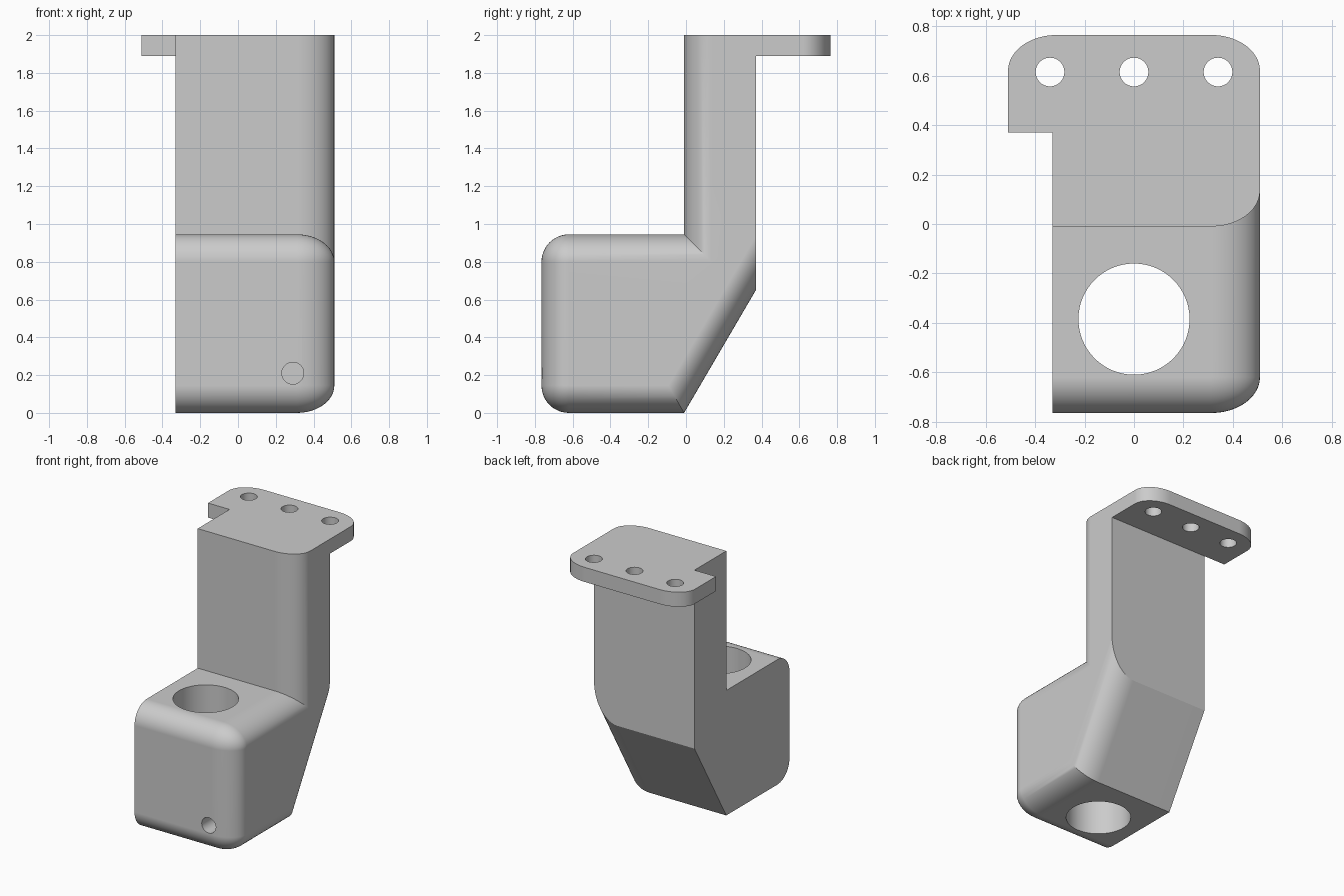
import bpy
import bmesh
import math
from mathutils import Matrix

default = bpy.data.objects.get("Cube")
if default:
    bpy.data.objects.remove(default)

grey = bpy.data.materials.new("plain grey")
grey.use_nodes = True
colour = (0.6, 0.6, 0.6, 1)
grey.diffuse_color = colour
grey.node_tree.nodes["Principled BSDF"].inputs["Base Color"].default_value = colour

LEFT, RIGHT = 0.51, -0.33   # side planes of the body
ROUND = 0.145               # fillet size
STRETCH = 1.36              # fillets are wider along x


def make_object(name, bm):
    bmesh.ops.recalc_face_normals(bm, faces=bm.faces)
    mesh = bpy.data.meshes.new(name)
    bm.to_mesh(mesh)
    bm.free()
    mesh.materials.append(grey)
    obj = bpy.data.objects.new(name, mesh)
    bpy.context.collection.objects.link(obj)
    return obj


def extrude_profile(points, offset):
    bm = bmesh.new()
    face = bm.faces.new([bm.verts.new(p) for p in points])
    new = bmesh.ops.extrude_face_region(bm, geom=[face])["geom"]
    bmesh.ops.translate(bm, vec=offset, verts=[v for v in new if isinstance(v, bmesh.types.BMVert)])
    return bm


def fillet(bm, edges, segments=12):
    # bevel in squeezed space so the fillet stretches along x
    bmesh.ops.scale(bm, vec=(1 / STRETCH, 1, 1), verts=bm.verts)
    bmesh.ops.bevel(bm, geom=edges, offset=ROUND, offset_type='OFFSET',
                    segments=segments, profile=0.5, affect='EDGES', clamp_overlap=False)
    bmesh.ops.scale(bm, vec=(STRETCH, 1, 1), verts=bm.verts)


def cylinder(name, location, radius, depth, along_y=False):
    bm = bmesh.new()
    turn = Matrix.Rotation(math.pi / 2, 4, 'X') if along_y else Matrix()
    bmesh.ops.create_cone(bm, cap_ends=True, segments=64, radius1=radius, radius2=radius,
                          depth=depth, matrix=Matrix.Translation(location) @ turn)
    obj = make_object(name, bm)
    obj.hide_render = True
    return obj


def combine(target, other, operation):
    mod = target.modifiers.new(operation, 'BOOLEAN')
    mod.operation = operation
    mod.solver = 'EXACT'
    mod.object = other
    bpy.context.view_layer.objects.active = target
    bpy.ops.object.modifier_apply(modifier=mod.name)
    bpy.data.objects.remove(other)


# Block and column, one side profile extruded across x
side = [(-0.765, 0), (-0.01, 0), (0.37, 0.65), (0.37, 2), (-0.01, 2), (-0.01, 0.945), (-0.765, 0.945)]
bm = extrude_profile([(RIGHT, y, z) for y, z in side], (LEFT - RIGHT, 0, 0))


def rounded(edge):
    a, b = (v.co for v in edge.verts)
    mid = (a + b) / 2
    if abs(a.x - b.x) > 0.1:                 # front top and front bottom edges
        return mid.y < -0.7
    on_left = mid.x > LEFT - 0.01            # all left edges but the column's back and top
    return on_left and mid.z < 1.99 and mid.y < 0.36


fillet(bm, [e for e in bm.edges if rounded(e)])
bracket = make_object("bracket_body", bm)

# Mounting flange with two rounded back corners
plan = [(-0.51, 0.37), (0.51, 0.37), (0.51, 0.765), (-0.51, 0.765)]
bm = extrude_profile([(x, y, 1.89) for x, y in plan], (0, 0, 0.11))
corners = [e for e in bm.edges
           if all(v.co.y > 0.7 for v in e.verts) and abs(e.verts[0].co.z - e.verts[1].co.z) > 0.1]
fillet(bm, corners)
combine(bracket, make_object("flange", bm), 'UNION')

# Socket bore, screw holes and set screw hole
combine(bracket, cylinder("socket_cutter", (0, -0.385, 0.5), 0.225, 2), 'DIFFERENCE')
for x in (-0.34, 0, 0.34):
    combine(bracket, cylinder("screw_cutter", (x, 0.615, 1.95), 0.058, 0.4), 'DIFFERENCE')
combine(bracket, cylinder("set_screw_cutter", (0.29, -0.6, 0.21), 0.058, 0.44, True), 'DIFFERENCE')

# Smooth fillets with crisp edges
bpy.ops.object.select_all(action='DESELECT')
bracket.select_set(True)
bpy.context.view_layer.objects.active = bracket
bpy.ops.object.shade_smooth_by_angle(angle=math.radians(30))
weighted = bracket.modifiers.new("even_normals", 'WEIGHTED_NORMAL')
weighted.keep_sharp = True
